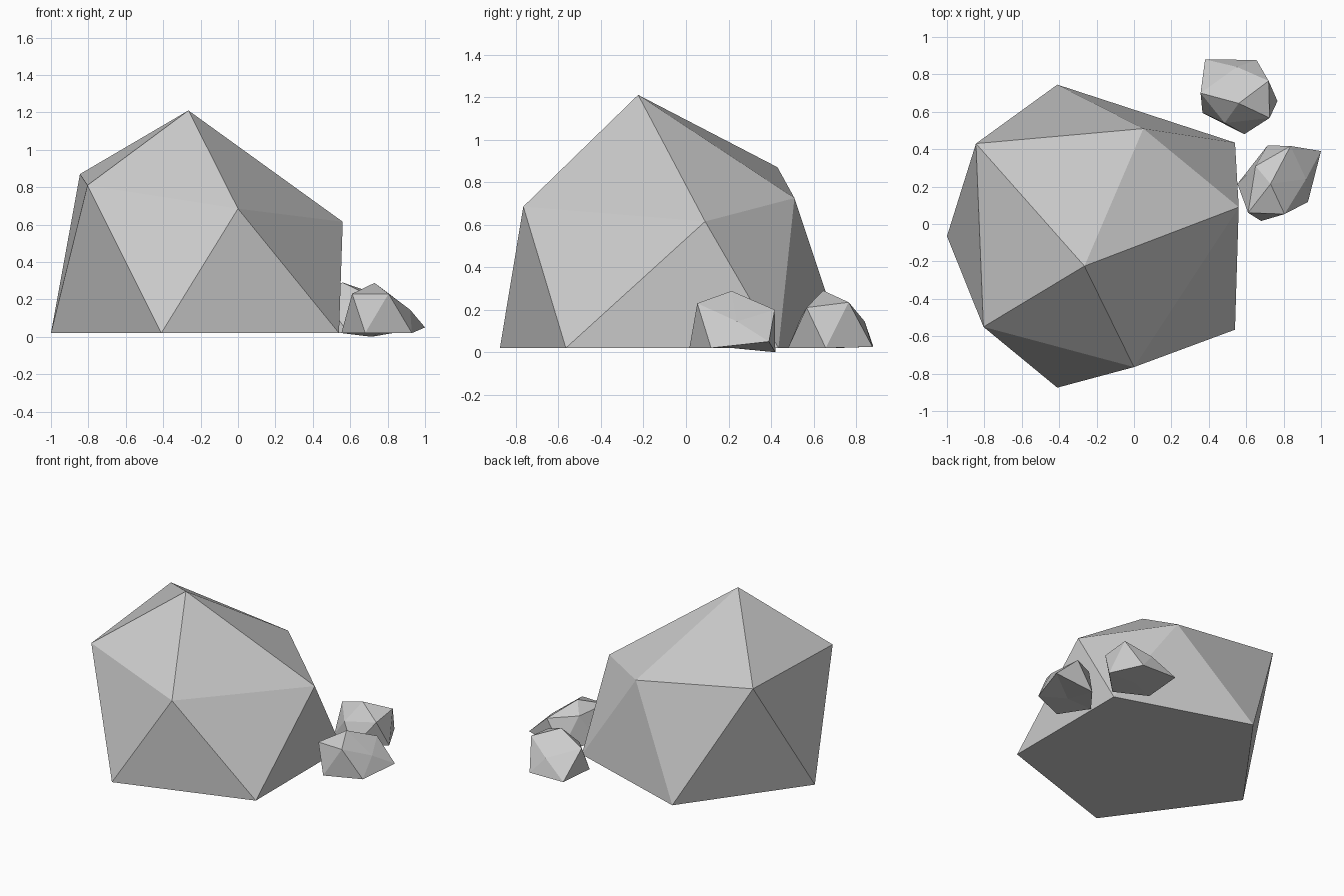
import bpy, bmesh


def rock(name, top, upper, lower, bottom):
    """Reshaped icosahedron: two staggered rings of five, closed by fans."""
    bm = bmesh.new()
    t, b = bm.verts.new(top), bm.verts.new(bottom)
    U = [bm.verts.new(p) for p in upper]
    L = [bm.verts.new(p) for p in lower]
    for i in range(5):
        j = (i + 1) % 5
        bm.faces.new((t, U[j], U[i]))
        bm.faces.new((U[i], U[j], L[j]))
        bm.faces.new((L[i], U[i], L[j]))
        bm.faces.new((b, L[i], L[j]))
    bmesh.ops.recalc_face_normals(bm, faces=bm.faces[:])
    mesh = bpy.data.meshes.new(name)
    bm.to_mesh(mesh)
    bm.free()
    obj = bpy.data.objects.new(name, mesh)
    bpy.context.collection.objects.link(obj)
    return obj


# Large boulder with a flat base (rings run clockwise from above)
rock("large_boulder", (-.265, -.225, 1.21),
     [(0, -.765, .685), (-.805, -.55, .81), (-.845, .43, .87),
      (.05, .51, .725), (.56, .09, .615)],
     [(.54, -.565, .02), (-.41, -.875, .02), (-1, -.065, .02),
      (-.41, .745, .02), (.54, .435, .02)],
     (-.2, -.065, .02))

# Small stone at the back right
rock("back_stone", (.56, .645, .29),
     [(.725, .567, .21), (.485, .54, .165), (.356, .70, .215),
      (.55, .84, .145), (.72, .765, .235)],
     [(.767, .657, .02), (.59, .48, .02), (.366, .594, .02),
      (.38, .88, .03), (.655, .877, .025)],
     (.56, .67, .02))

# Small stone at the right side
rock("side_stone", (.73, .214, .288),
     [(.805, .053, .23), (.61, .06, .23), (.65, .31, .225),
      (.837, .417, .2), (.92, .24, .145)],
     [(.93, .118, .02), (.68, .016, .02), (.553, .214, .02),
      (.714, .42, 0), (1, .39, .05)],
     (.76, .22, .02))
